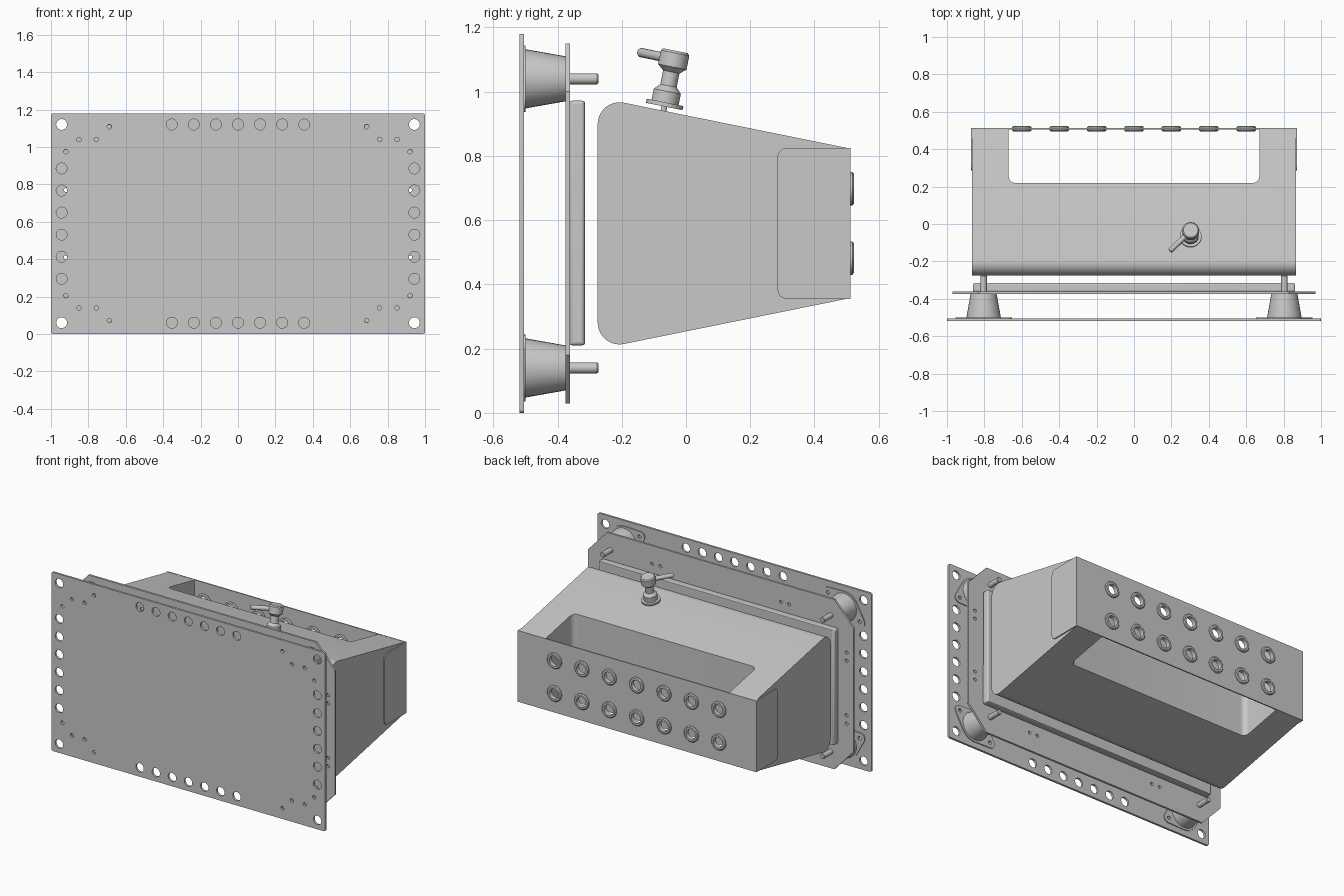
import bpy, bmesh, math
from mathutils import Matrix, Vector

cube = bpy.data.objects.get("Cube")
if cube:
    bpy.data.objects.remove(cube)

TONE = (0.58, 0.58, 0.58, 1)
grey = bpy.data.materials.new("plain_grey")
grey.use_nodes = True
grey.diffuse_color = TONE
grey.node_tree.nodes["Principled BSDF"].inputs["Base Color"].default_value = TONE

# Sketch frames: sketch x, sketch y and extrusion axis mapped to the model axes
XZ = Matrix(((1, 0, 0), (0, 0, -1), (0, 1, 0))).to_4x4()
YZ = Matrix(((0, 0, 1), (1, 0, 0), (0, 1, 0))).to_4x4()
XY = Matrix.Identity(4)
MID = 0.59  # middle height
SIGNS = [(sx, sz) for sx in (-1, 1) for sz in (-1, 1)]


def finish(name, mesh):
    bm = bmesh.new()
    bm.from_mesh(mesh)
    bmesh.ops.remove_doubles(bm, verts=bm.verts, dist=1e-5)
    bmesh.ops.recalc_face_normals(bm, faces=bm.faces)
    bm.to_mesh(mesh)
    bm.free()
    mesh.materials.clear()
    mesh.materials.append(grey)
    obj = bpy.data.objects.new(name, mesh)
    bpy.context.collection.objects.link(obj)
    bpy.ops.object.select_all(action='DESELECT')
    bpy.context.view_layer.objects.active = obj
    obj.select_set(True)
    bpy.ops.object.shade_smooth_by_angle(angle=math.radians(32))
    return obj


def circle(x, y, r, n=24):
    return [(x + r * math.cos(2 * math.pi * i / n), y + r * math.sin(2 * math.pi * i / n)) for i in range(n)]


def rounded(corners, radii, n=8):
    """Polygon with a fillet at each corner."""
    out = []
    pts = [Vector(c) for c in corners]
    for i, p in enumerate(pts):
        r = radii[i]
        if r == 0:
            out.append(tuple(p))
            continue
        a = (pts[i - 1] - p).normalized()
        b = (pts[(i + 1) % len(pts)] - p).normalized()
        half = a.angle(b) / 2
        centre = p + (a + b).normalized() * r / math.sin(half)
        start = (p + a * r / math.tan(half) - centre).normalized()
        end = (p + b * r / math.tan(half) - centre).normalized()
        for k in range(n + 1):
            out.append(tuple(centre + start.slerp(end, k / n) * r))
    return out


def rect(x0, x1, y0, y1):
    return [(x0, y0), (x1, y0), (x1, y1), (x0, y1)]


def plate(name, loops, thickness, frame, offset=(0, 0, 0)):
    """Extruded outline; the further loops are holes."""
    curve = bpy.data.curves.new(name, 'CURVE')
    curve.dimensions = '2D'
    curve.fill_mode = 'BOTH'
    curve.extrude = thickness / 2
    for loop in loops:
        spline = curve.splines.new('POLY')
        spline.points.add(len(loop) - 1)
        for point, (x, y) in zip(spline.points, loop):
            point.co = (x, y, 0, 1)
        spline.use_cyclic_u = True
    temp = bpy.data.objects.new("sketch", curve)
    bpy.context.collection.objects.link(temp)
    mesh = bpy.data.meshes.new_from_object(temp.evaluated_get(bpy.context.evaluated_depsgraph_get()))
    bpy.data.objects.remove(temp)
    mesh.transform(Matrix.Translation(offset) @ frame)
    mesh.name = name
    return finish(name, mesh)


def turned(name, profile, origin, axis, closed=False, n=32):
    """Solid of revolution from (radius, distance along axis) points."""
    bm = bmesh.new()
    rings = []
    for r, h in profile:
        rings.append([bm.verts.new((x, y, h)) for x, y in circle(0, 0, r, n)])
    pairs = list(zip(rings, rings[1:]))
    if closed:
        pairs.append((rings[-1], rings[0]))
    for low, high in pairs:
        for i in range(n):
            j = (i + 1) % n
            bm.faces.new((low[i], low[j], high[j], high[i]))
    if not closed:
        bm.faces.new(rings[0])
        bm.faces.new(rings[-1])
    mesh = bpy.data.meshes.new(name)
    bm.to_mesh(mesh)
    bm.free()
    turn = Vector((0, 0, 1)).rotation_difference(Vector(axis)).to_matrix().to_4x4()
    mesh.transform(Matrix.Translation(origin) @ turn)
    return finish(name, mesh)


# Front plate with its bolt holes
holes = [circle(0.118 * i, MID + s * 0.53, 0.029) for i in range(-3, 4) for s in (-1, 1)]
holes += [circle(s * 0.943, MID + 0.118 * (i - 2.5), 0.029) for i in range(6) for s in (-1, 1)]
for sx, sz in SIGNS:
    holes.append(circle(sx * 0.943, MID + sz * 0.53, 0.029))
    for x, dz in ((0.85, 0.45), (0.757, 0.45), (0.688, 0.518), (0.92, 0.385)):
        holes.append(circle(sx * x, MID + sz * dz, 0.012, 12))
plate("front_plate", [rounded(rect(-1, 1, 0, 1.18), [0.012] * 4, 4)] + holes, 0.014, XZ, (0, -0.512, 0))

# Shock mounts: diamond flange, tapered rubber body, stud
for sx, sz in SIGNS:
    cx, cz = sx * 0.804, MID + sz * 0.45
    tilt = Matrix.Rotation(-sx * sz * math.radians(30), 2)
    move = lambda pts: [tuple(tilt @ Vector(p) + Vector((cx, cz))) for p in pts]
    diamond = rounded([(0.2, 0), (0, 0.122), (-0.2, 0), (0, -0.122)], [0.033, 0.105, 0.033, 0.105], 10)
    ends = [move(circle(s * 0.133, 0, 0.012, 12)) for s in (-1, 1)]
    plate("mount_flange", [move(diamond)] + ends, 0.006, XZ, (0, -0.502, 0))
    turned("mount_body", [(0.092, 0), (0.092, 0.006), (0.07, 0.13)], (cx, -0.505, cz), (0, 1, 0))
    turned("mount_stud", [(0.017, 0), (0.017, 0.1), (0.014, 0.104)], (cx, -0.377, cz), (0, 1, 0), n=20)

# Middle plate with clipped corners
outline = [(0.97, 0.18), (0.97, 1.0), (0.83, 1.15), (-0.83, 1.15),
           (-0.97, 1.0), (-0.97, 0.18), (-0.83, 0.03), (0.83, 0.03)]
small = []
for sx, sz in SIGNS:
    small += [circle(sx * x, MID + sz * 0.44, 0.011, 12) for x in (0.44, 0.5)]
    small += [circle(sx * 0.92, MID + sz * dz, 0.011, 12) for dz in (0.18, 0.235)]
plate("middle_plate", [outline] + small, 0.014, XZ, (0, -0.368, 0))

# Shallow cover on the middle plate
plate("cover_pan", [rect(-0.862, 0.862, 0.21, 0.972)], 0.047, XZ, (0, -0.3385, 0))
bevel = bpy.context.object.modifiers.new("bend", 'BEVEL')
bevel.width = 0.01
bevel.segments = 3
bpy.ops.object.modifier_apply(modifier="bend")
bpy.ops.object.shade_smooth_by_angle(angle=math.radians(32))

# Tapered housing with a notch cut through from top to bottom
side = rounded([(-0.275, 0.198), (0.505, 0.356), (0.505, 0.824), (-0.275, 0.982)], [0.068, 0, 0, 0.068], 10)
cutter = plate("notch_cutter", [rounded(rect(-0.67, 0.67, 0.22, 0.7), [0.035, 0.035, 0, 0])], 2, XY, (0, 0, MID))
cutter.hide_render = True
housing = plate("housing", [side], 1.73, YZ)
cut = housing.modifiers.new("notch", 'BOOLEAN')
cut.operation = 'DIFFERENCE'
cut.solver = 'EXACT'
cut.object = cutter
bpy.ops.object.modifier_apply(modifier="notch")
bpy.data.objects.remove(cutter)
bpy.ops.object.shade_smooth_by_angle(angle=math.radians(32))

# Rear connector panel, its side tabs and the grommets
ports = [(0.2 * i, MID + s * 0.108) for i in range(-3, 4) for s in (-1, 1)]
plate("rear_panel", [rect(-0.872, 0.872, 0.355, 0.825)] + [circle(x, z, 0.036) for x, z in ports],
      0.008, XZ, (0, 0.508, 0))
for s in (-1, 1):
    tab = rounded(rect(0.285, 0.512, 0.355, 0.825), [0.03, 0, 0, 0.03])
    plate("rear_panel_tab", [tab], 0.008, YZ, (s * 0.868, 0, 0))
ring = [(0.034, -0.014), (0.046, -0.014), (0.052, -0.009), (0.052, 0.009), (0.046, 0.014), (0.034, 0.014)]
for x, z in ports:
    turned("grommet", ring, (x, 0.509, z), (0, 1, 0), closed=True, n=24)

# Valve standing square to the sloping top
axis = Vector((0, 0.198, 0.98)).normalized()
base = Vector((0.303, -0.07, 0.942))
turned("valve_body", [(0.009, -0.01), (0.009, 0.012), (0.058, 0.012), (0.058, 0.025), (0.043, 0.025),
                      (0.043, 0.06), (0.026, 0.078), (0.026, 0.122), (0.045, 0.138), (0.045, 0.182),
                      (0.039, 0.189)], base, axis)
lever = Vector((-0.72, -0.69, 0.14)).normalized()
turned("valve_lever", [(0.0145, 0), (0.0145, 0.15), (0.012, 0.154)], base + axis * 0.162, lever, n=20)
